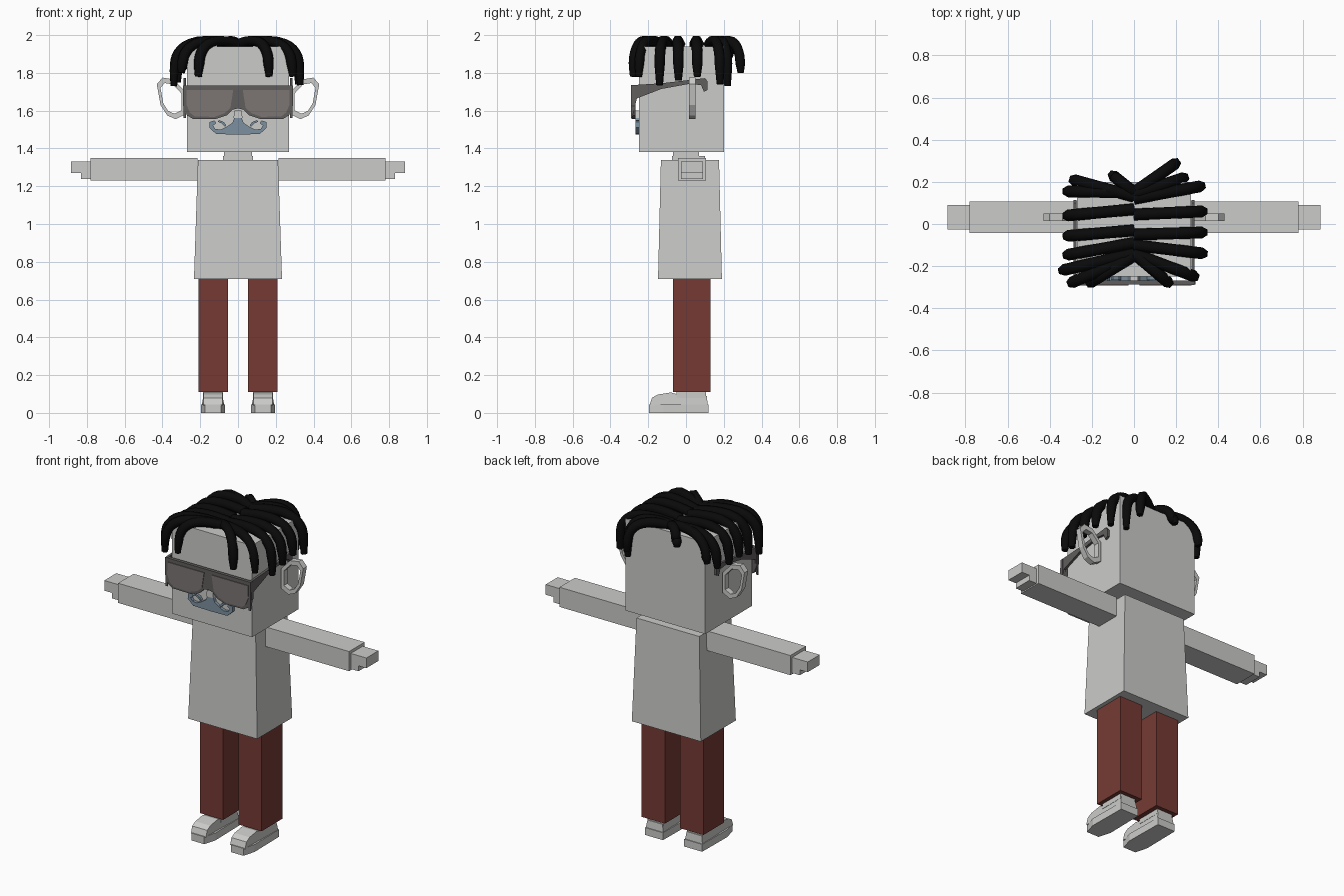
import bpy, bmesh
from mathutils import Vector

cube = bpy.data.objects.get("Cube")
if cube:
    bpy.data.objects.remove(cube, do_unlink=True)


def material(name, rgb):
    m = bpy.data.materials.new(name)
    m.use_nodes = True
    m.diffuse_color = (*rgb, 1)
    m.node_tree.nodes["Principled BSDF"].inputs["Base Color"].default_value = (*rgb, 1)
    return m


GREY = material("light grey", (0.6, 0.6, 0.59))
RED = material("brick red", (0.18, 0.042, 0.034))
BLACK = material("black", (0.003, 0.003, 0.003))
LENS = material("smoky lens", (0.2, 0.18, 0.175))
FRAME = material("dark frame", (0.12, 0.11, 0.11))
BLUE = material("blue grey", (0.2, 0.28, 0.35))


def finish(name, bm, mat):
    bmesh.ops.recalc_face_normals(bm, faces=bm.faces)
    mesh = bpy.data.meshes.new(name)
    bm.to_mesh(mesh)
    bm.free()
    mesh.materials.append(mat)
    ob = bpy.data.objects.new(name, mesh)
    bpy.context.collection.objects.link(ob)
    return ob


def box(name, x, y, z, mat, top=(1, 1)):
    """Box between ranges, with its top scaled in x and y."""
    bm = bmesh.new()
    bmesh.ops.create_cube(bm, size=1)
    for v in bm.verts:
        sx, sy = top if v.co.z > 0 else (1, 1)
        v.co = Vector((sum(x) / 2 + v.co.x * sx * (x[1] - x[0]),
                       sum(y) / 2 + v.co.y * sy * (y[1] - y[0]),
                       sum(z) / 2 + v.co.z * (z[1] - z[0])))
    return finish(name, bm, mat)


def prism(name, outline, axis, lo, hi, mat, side=1):
    """Extrude a flat outline along the axis; side=-1 mirrors it in x."""
    bm = bmesh.new()
    rings = []
    for d in (lo, hi):
        ring = []
        for p in outline:
            co = list(p)
            co.insert(axis, d)
            ring.append(bm.verts.new((co[0] * side, co[1], co[2])))
        rings.append(ring)
        bm.faces.new(ring)
    n = len(outline)
    for i in range(n):
        j = (i + 1) % n
        bm.faces.new((rings[0][i], rings[0][j], rings[1][j], rings[1][i]))
    return finish(name, bm, mat)


def tube(name, points, radius, mat):
    """Low-poly tapered tube along a smooth path."""
    cu = bpy.data.curves.new(name, "CURVE")
    cu.dimensions = "3D"
    cu.bevel_depth, cu.bevel_resolution = radius, 1
    cu.resolution_u, cu.use_fill_caps = 3, True
    sp = cu.splines.new("BEZIER")
    sp.bezier_points.add(len(points) - 1)
    for i, (bp, p) in enumerate(zip(sp.bezier_points, points)):
        bp.co = p
        bp.handle_left_type = bp.handle_right_type = "AUTO"
        bp.radius = 0.65 if i == len(points) - 1 else 1
    tmp = bpy.data.objects.new(name + "_path", cu)
    bpy.context.collection.objects.link(tmp)
    dg = bpy.context.evaluated_depsgraph_get()
    mesh = bpy.data.meshes.new_from_object(tmp.evaluated_get(dg))
    bpy.data.objects.remove(tmp, do_unlink=True)
    mesh.materials.clear()
    mesh.materials.append(mat)
    bpy.context.collection.objects.link(bpy.data.objects.new(name, mesh))


# Head, neck and shirt
box("head", (-0.27, 0.27), (-0.25, 0.2), (1.38, 1.94), GREY)
box("neck", (-0.075, 0.075), (-0.07, 0.07), (1.33, 1.39), GREY)
box("collar", (-0.08, 0.08), (-0.075, 0.1), (1.33, 1.36), GREY)
box("shirt", (-0.233, 0.233), (-0.148, 0.19), (0.71, 1.34), GREY, (0.91, 0.91))

# Glasses, ear, moustache and shoe outlines for the left half
frame = [(0, 1.733), (0.29, 1.733), (0.292, 1.63), (0.27, 1.575), (0.24, 1.557),
         (0.12, 1.555), (0.06, 1.575), (0.03, 1.605), (0, 1.612)]
lens = [(0.025, 1.71), (0.272, 1.71), (0.274, 1.635), (0.255, 1.59), (0.23, 1.57),
        (0.125, 1.567), (0.07, 1.587), (0.04, 1.615)]
temple = [(-0.29, 1.735), (-0.13, 1.745), (0.1, 1.772), (0.115, 1.755), (0.115, 1.71),
          (0.095, 1.7), (0.08, 1.735), (0.02, 1.742), (-0.13, 1.715), (-0.26, 1.665),
          (-0.285, 1.56), (-0.29, 1.56)]
ear = [(0.28, 1.7), (0.34, 1.765), (0.4, 1.775), (0.43, 1.74), (0.41, 1.63),
       (0.375, 1.575), (0.33, 1.555), (0.28, 1.58)]
moustache = [(0, 1.56), (0.02, 1.56), (0.03, 1.535), (0.06, 1.515), (0.09, 1.5),
             (0.12, 1.503), (0.132, 1.52), (0.115, 1.535), (0.125, 1.548), (0.15, 1.54),
             (0.152, 1.51), (0.115, 1.476), (0, 1.474)]
curl = [(0.062, 1.522), (0.075, 1.54), (0.1, 1.55), (0.108, 1.542), (0.085, 1.532), (0.07, 1.515)]
sole = [(0.072, 0.12), (0.193, 0.12), (0.196, -0.12), (0.175, -0.197), (0.09, -0.197), (0.068, -0.12)]
upper = [(0.115, 0.04), (0.11, 0.09), (-0.05, 0.1), (-0.08, 0.108), (-0.15, 0.097),
         (-0.18, 0.08), (-0.193, 0.04)]
ear_mid = Vector((0.355, 1.665))

for side, word in ((1, "left"), (-1, "right")):
    def span(a, b):
        return tuple(sorted((a * side, b * side)))

    # Arm with a stepped hand
    box(word + "_arm", span(0.215, 0.78), (-0.043, 0.107), (1.23, 1.35), GREY)
    box(word + "_hand", span(0.78, 0.885), (-0.026, 0.09), (1.27, 1.332), GREY)
    box(word + "_thumb", span(0.78, 0.832), (-0.026, 0.09), (1.237, 1.27), GREY)

    # Leg and shoe
    box(word + "_leg", span(0.052, 0.208), (-0.07, 0.13), (0.11, 0.72), RED)
    box(word + "_ankle", span(0.08, 0.185), (-0.05, 0.105), (0.08, 0.115), GREY)
    prism(word + "_sole", sole, 2, 0, 0.045, GREY, side)
    shoe = prism(word + "_shoe", upper, 0, 0.073, 0.192, GREY, side)
    for v in shoe.data.vertices:
        squeeze = 0.85 if v.co.z > 0.06 or v.co.y < -0.17 else 1
        v.co.x = side * 0.132 + (v.co.x - side * 0.132) * squeeze

    # Glasses
    prism(word + "_frame", frame, 1, -0.288, -0.268, FRAME, side)
    prism(word + "_lens", lens, 1, -0.292, -0.286, LENS, side)
    prism(word + "_temple", temple, 0, 0.274, 0.288, FRAME, side)

    # Moustache with a curled tip
    prism(word + "_moustache", moustache, 1, -0.268, -0.249, BLUE, side)
    prism(word + "_curl", curl, 1, -0.266, -0.249, BLUE, side)

    # Hollow ear ring made of outer and inner loops
    bm = bmesh.new()
    loops = []
    for scale, y in ((1, 0.015), (1, 0.05), (0.74, 0.05), (0.74, 0.015)):
        pts = [ear_mid + (Vector(p) - ear_mid) * scale for p in ear]
        loops.append([bm.verts.new((p.x * side, y, p.y)) for p in pts])
    for k in range(4):
        a, b = loops[k], loops[(k + 1) % 4]
        for i in range(len(ear)):
            j = (i + 1) % len(ear)
            bm.faces.new((a[i], a[j], b[j], b[i]))
    finish(word + "_ear", bm, GREY)

# Nose clip
box("nose_clip", (-0.024, 0.024), (-0.272, -0.249), (1.56, 1.6), GREY, (0.8, 1))

# Hair locks: root y, then tip x, y, z
locks = [(0.15, -0.32, 0.155, 1.78), (0.07, -0.32, 0.04, 1.76), (-0.03, -0.32, -0.057, 1.77),
         (-0.09, -0.32, -0.147, 1.75), (-0.14, -0.34, -0.22, 1.73), (-0.15, -0.3, -0.28, 1.8),
         (0.13, -0.29, 0.21, 1.82), (0.15, -0.1, 0.23, 1.88), (-0.15, -0.21, -0.28, 1.78),
         (0.12, 0.32, 0.18, 1.74), (0.045, 0.33, 0.06, 1.78), (-0.05, 0.33, -0.04, 1.76),
         (-0.1, 0.33, -0.14, 1.735), (-0.14, 0.29, -0.25, 1.78), (-0.14, 0.165, -0.28, 1.78),
         (0.15, 0.2, 0.29, 1.8), (0.14, 0.24, 0.22, 1.73)]
steps = [(0, 1.953), (0.4, 1.97), (0.75, 1.955), (0.93, 1.905), (0.98, 1.85)]
for n, (root, x, y, z) in enumerate(locks, 1):
    path = [(x * t, root + (y - root) * t, max(h, z + 0.03)) for t, h in steps]
    tube(f"hair_lock_{n}", path + [(x, y, z)], 0.028, BLACK)
